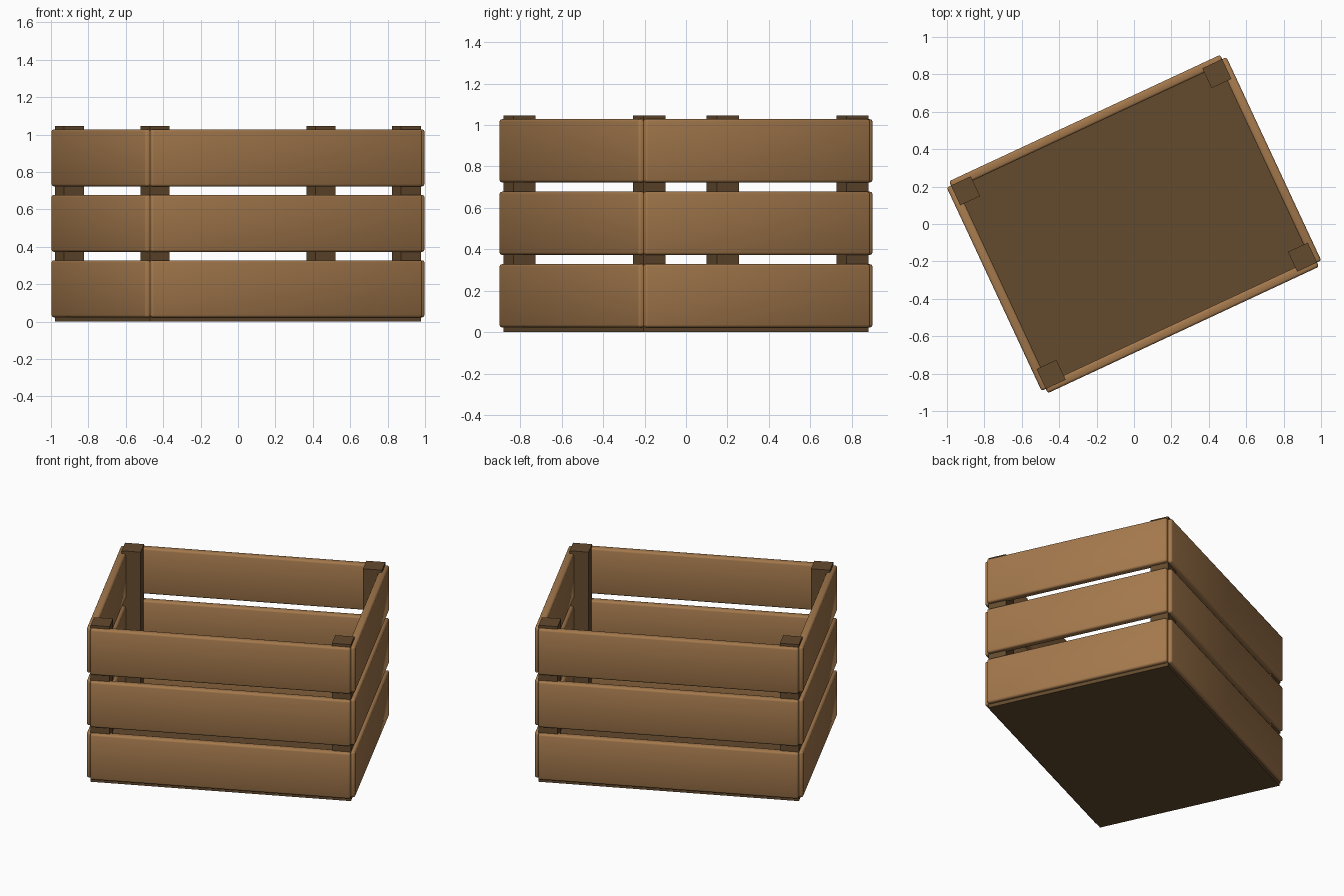
import bpy
import bmesh
from math import radians
from mathutils import Matrix, Vector

cube = bpy.data.objects.get("Cube")
if cube:
    bpy.data.objects.remove(cube, do_unlink=True)

TURN = Matrix.Rotation(radians(25), 4, 'Z')   # the crate stands turned on the floor
HALF_L, HALF_W = 0.80, 0.60                   # centre lines of the walls
THICK, POST = 0.05, 0.117
BOARD_H, PITCH, FIRST_Z = 0.305, 0.35, 0.023
TOP = 1.045


def material(name, rgb):
    mat = bpy.data.materials.new(name)
    mat.use_nodes = True
    color = (*rgb, 1.0)
    mat.diffuse_color = color
    mat.node_tree.nodes["Principled BSDF"].inputs["Base Color"].default_value = color
    return mat


light_wood = material("light wood", (0.37, 0.19, 0.073))
dark_wood = material("dark wood", (0.127, 0.07, 0.027))


def box(name, center, size, mat, bevel=0.0):
    """Box in crate axes, turned into place; bevelled boxes are softly shaded."""
    bm = bmesh.new()
    bmesh.ops.create_cube(bm, size=1.0)
    bmesh.ops.scale(bm, vec=Vector(size), verts=bm.verts)
    if bevel:
        bmesh.ops.bevel(bm, geom=bm.edges[:], offset=bevel, segments=2,
                        profile=0.5, affect='EDGES')
        for face in bm.faces:
            face.smooth = True
    mesh = bpy.data.meshes.new(name)
    bm.to_mesh(mesh)
    bm.free()
    mesh.materials.append(mat)
    obj = bpy.data.objects.new(name, mesh)
    obj.matrix_world = TURN @ Matrix.Translation(center)
    bpy.context.collection.objects.link(obj)
    return obj


# Floor panel
box("floor_panel", (0, 0, 0.025), (2 * HALF_L, 2 * HALF_W, 0.05), dark_wood)

# Corner posts, outer faces sunk into the boards
for sx, side in ((-1, "right"), (1, "left")):
    for sy, end in ((-1, "front"), (1, "back")):
        box(f"{end}_{side}_post",
            (sx * (HALF_L - POST / 2), sy * (HALF_W - POST / 2), TOP / 2),
            (POST, POST, TOP), dark_wood)

# Three rows of boards on all four walls
for row, level in enumerate(("lower", "middle", "upper")):
    z = FIRST_Z + BOARD_H / 2 + row * PITCH
    for sign, end, side in ((-1, "front", "right"), (1, "back", "left")):
        box(f"{level}_{end}_board", (0, sign * HALF_W, z),
            (2 * HALF_L, THICK, BOARD_H), light_wood, bevel=0.012)
        box(f"{level}_{side}_board", (sign * HALF_L, 0, z),
            (THICK, 2 * HALF_W, BOARD_H), light_wood, bevel=0.012)
